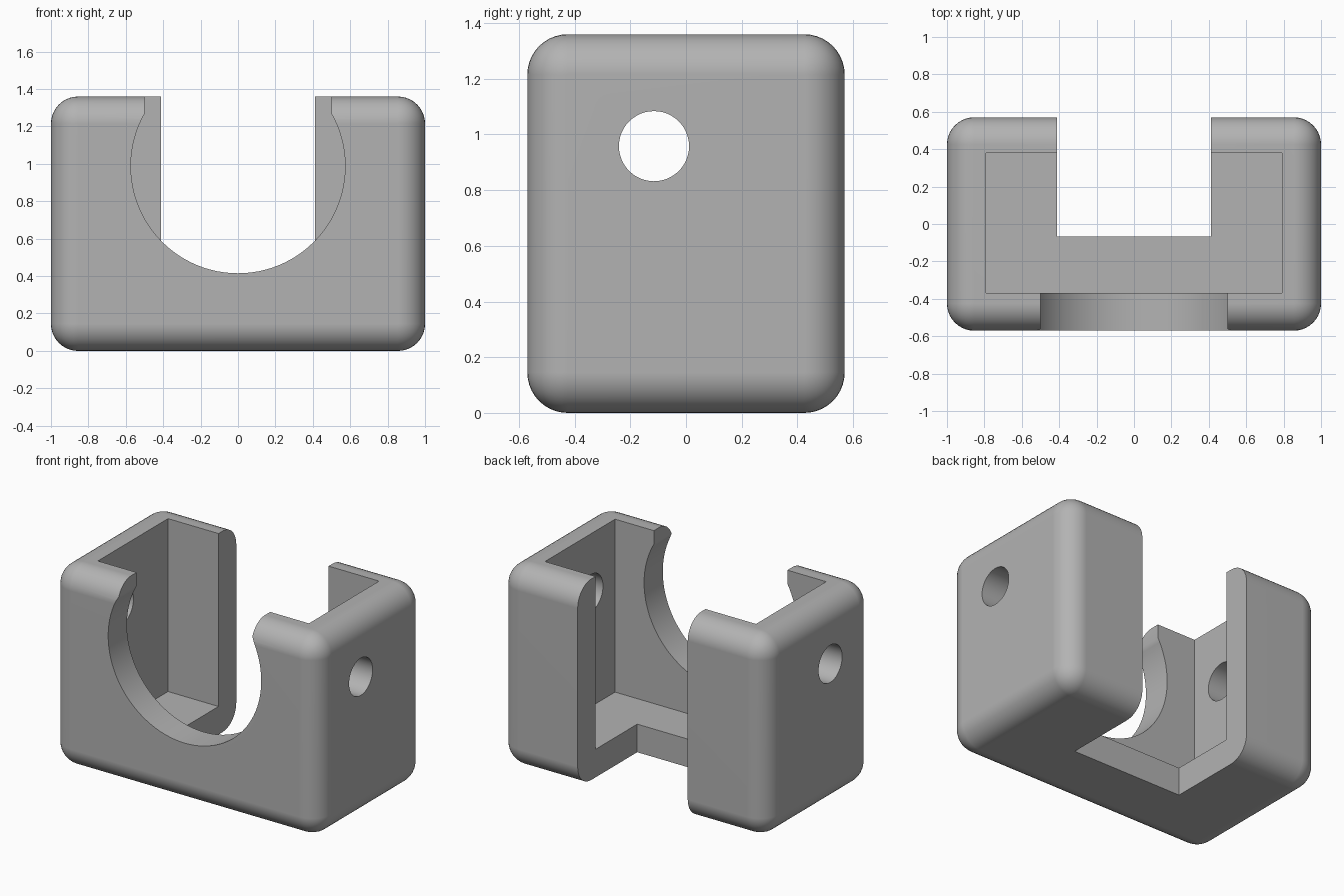
import bpy
import math

WIDTH, DEPTH, HEIGHT = 2.0, 1.14, 1.36
FLOOR = 0.19

if "Cube" in bpy.data.objects:
    bpy.data.objects.remove(bpy.data.objects["Cube"], do_unlink=True)

grey = bpy.data.materials.new("plain grey")
grey.use_nodes = True
colour = (0.45, 0.45, 0.45, 1)
grey.diffuse_color = colour
grey.node_tree.nodes["Principled BSDF"].inputs["Base Color"].default_value = colour


def box(name, x, y, z):
    """Box between the (low, high) limits on each axis."""
    limits = (x, y, z)
    bpy.ops.mesh.primitive_cube_add(size=1, location=[(a + b) / 2 for a, b in limits])
    obj = bpy.context.object
    obj.name = name
    obj.scale = [b - a for a, b in limits]
    bpy.ops.object.transform_apply(location=False, rotation=False, scale=True)
    obj.data.materials.append(grey)
    return obj


def rod(name, radius, length, location, rotation, sides):
    bpy.ops.mesh.primitive_cylinder_add(vertices=sides, radius=radius, depth=length,
                                        location=location, rotation=rotation)
    obj = bpy.context.object
    obj.name = name
    obj.data.materials.append(grey)
    return obj


def apply(obj, mod):
    bpy.context.view_layer.objects.active = obj
    bpy.ops.object.modifier_apply(modifier=mod.name)


def cut(obj, cutter):
    mod = obj.modifiers.new("cut", "BOOLEAN")
    mod.operation = "DIFFERENCE"
    mod.solver = "EXACT"
    mod.object = cutter
    apply(obj, mod)
    bpy.data.objects.remove(cutter, do_unlink=True)


# Rounded outer block
housing = box("housing", (-WIDTH / 2, WIDTH / 2), (-DEPTH / 2, DEPTH / 2), (0, HEIGHT))
bevel = housing.modifiers.new("round edges", "BEVEL")
bevel.width = 0.145
bevel.segments = 10
apply(housing, bevel)

# Open-topped inner cavity
cut(housing, box("cavity", (-0.79, 0.79), (-0.37, 0.38), (FLOOR, 2)))

# Rear slot through the back wall and part of the floor
cut(housing, box("rear_slot", (-0.412, 0.412), (-0.067, 1), (-1, 2)))

# Round front opening with a straight neck to the rim
quarter = math.pi / 2
cut(housing, rod("front_opening", 0.573, 0.6, (0, -0.6, 0.988), (quarter, 0, 0), 96))
cut(housing, box("front_neck", (-0.5, 0.5), (-0.9, -0.3), (1.1, 2)))

# Cross hole through both side walls
cut(housing, rod("cross_hole", 0.126, 3, (0, -0.115, 0.958), (0, quarter, 0), 48))

# Smooth rounded edges, crisp cut edges
bpy.ops.object.select_all(action="DESELECT")
housing.select_set(True)
bpy.context.view_layer.objects.active = housing
bpy.ops.object.shade_smooth_by_angle(angle=math.radians(30))
normals = housing.modifiers.new("flat panels", "WEIGHTED_NORMAL")
normals.keep_sharp = True
